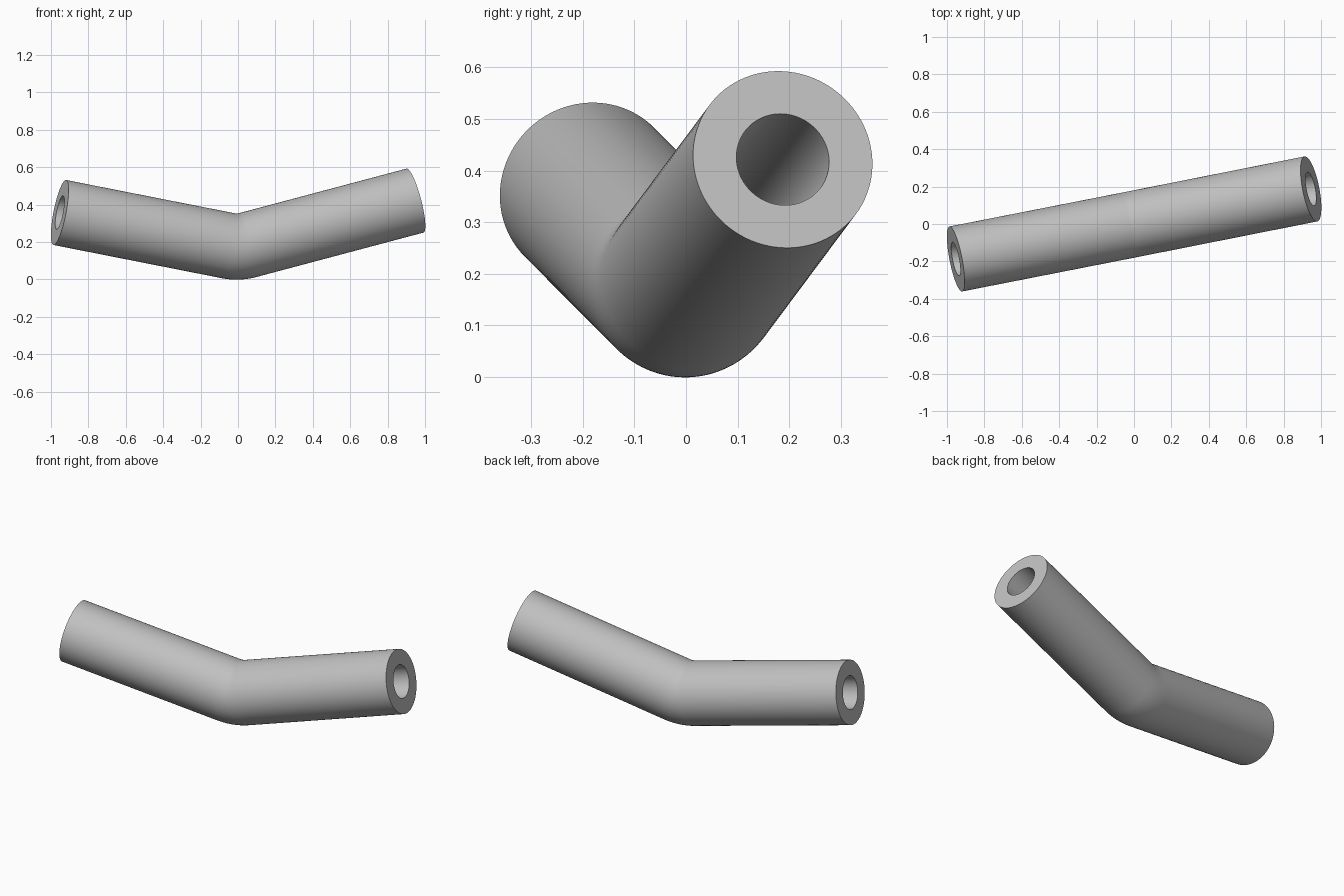
import bpy, bmesh, math
from mathutils import Vector, Quaternion

cube = bpy.data.objects.get("Cube")
if cube:
    bpy.data.objects.remove(cube, do_unlink=True)

OUTER, INNER, BEND = 0.177, 0.0915, 0.25
SIDES, STEPS = 96, 14

grey = bpy.data.materials.new("light_grey")
grey.use_nodes = True
colour = (0.53, 0.53, 0.53, 1)
grey.diffuse_color = colour
grey.node_tree.nodes["Principled BSDF"].inputs["Base Color"].default_value = colour

# Centre line: two straight legs joined by a short arc
start = Vector((-0.953, -0.187, 0.358))
knee = Vector((0, 0, 0.17))
end = Vector((0.946, 0.1875, 0.4215))
d_in, d_out = (knee - start).normalized(), (end - knee).normalized()
axis = d_in.cross(d_out).normalized()
angle = d_in.angle(d_out)
arc_start = knee - d_in * BEND * math.tan(angle / 2)
centre = arc_start + axis.cross(d_in) * BEND

stations = [(start, d_in)]
for i in range(STEPS + 1):
    turn = Quaternion(axis, angle * i / STEPS)
    stations.append((centre + turn @ (arc_start - centre), turn @ d_in))
stations.append((end, d_out))

# Pipe: outer wall, bore and ring-shaped ends
bm = bmesh.new()


def ring(point, direction, radius):
    side = direction.cross(axis)
    turns = [2 * math.pi * k / SIDES for k in range(SIDES)]
    return [bm.verts.new(point + radius * (math.cos(t) * side + math.sin(t) * axis))
            for t in turns]


def bridge(a, b):
    for k in range(SIDES):
        n = (k + 1) % SIDES
        bm.faces.new((a[k], a[n], b[n], b[k]))


walls = [[ring(p, d, r) for p, d in stations] for r in (OUTER, INNER)]
for wall in walls:
    for a, b in zip(wall, wall[1:]):
        bridge(a, b)
for tip in (0, -1):
    bridge(walls[0][tip], walls[1][tip])
bmesh.ops.recalc_face_normals(bm, faces=bm.faces)

mesh = bpy.data.meshes.new("bent_pipe")
bm.to_mesh(mesh)
bm.free()
mesh.materials.append(grey)
pipe = bpy.data.objects.new("bent_pipe", mesh)
bpy.context.collection.objects.link(pipe)
bpy.context.view_layer.objects.active = pipe
pipe.select_set(True)
bpy.ops.object.shade_smooth_by_angle(angle=math.radians(35))
